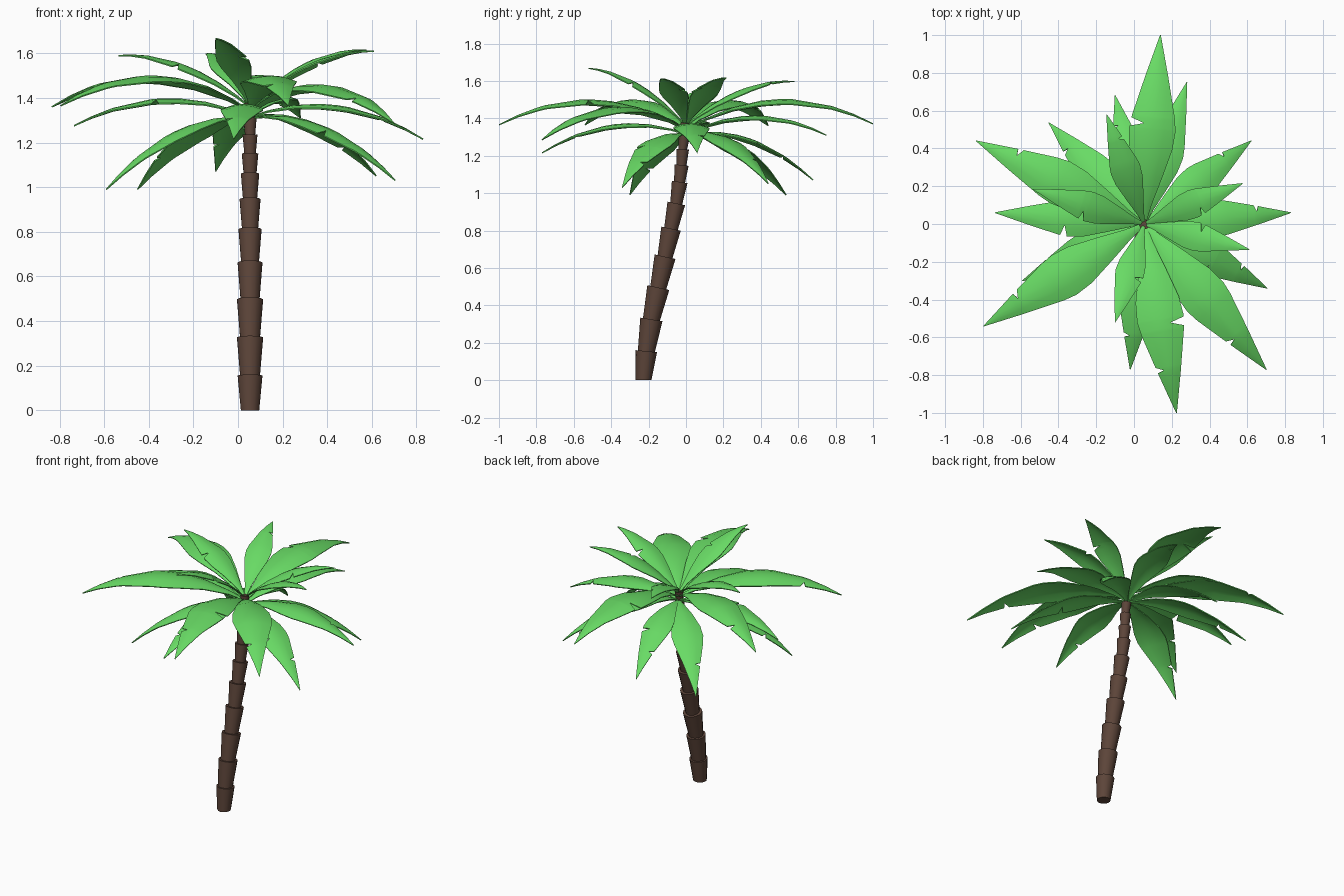
import bpy, bmesh, math
from mathutils import Vector, Matrix

if "Cube" in bpy.data.objects:
    bpy.data.objects.remove(bpy.data.objects["Cube"])


def material(name, rgb):
    mat = bpy.data.materials.new(name)
    mat.use_nodes = True
    mat.diffuse_color = (*rgb, 1)
    bsdf = mat.node_tree.nodes["Principled BSDF"]
    bsdf.inputs["Base Color"].default_value = (*rgb, 1)
    bsdf.inputs["Roughness"].default_value = 0.9
    return mat


LEAF = material("leaf green", (0.14, 0.71, 0.13))
BARK = material("bark brown", (0.11, 0.06, 0.042))


def make_object(name, bm, mat, thickness=0):
    mesh = bpy.data.meshes.new(name)
    bm.to_mesh(mesh)
    bm.free()
    obj = bpy.data.objects.new(name, mesh)
    bpy.context.collection.objects.link(obj)
    mesh.materials.append(mat)
    bpy.ops.object.select_all(action="DESELECT")
    obj.select_set(True)
    bpy.context.view_layer.objects.active = obj
    if thickness:
        mod = obj.modifiers.new("thickness", "SOLIDIFY")
        mod.thickness = thickness
        mod.offset = 0
        bpy.ops.object.modifier_apply(modifier=mod.name)
    bpy.ops.object.shade_smooth_by_angle(angle=math.radians(40))
    return obj


# Trunk: stacked cups along a leaning line, each wider at its top
CROWN_X = 0.054
joints = [  # y, z, top radius
    (-0.227, 0.0, 0.04), (-0.212, 0.155, 0.057), (-0.185, 0.325, 0.06),
    (-0.148, 0.495, 0.06), (-0.112, 0.66, 0.057), (-0.08, 0.81, 0.053),
    (-0.052, 0.945, 0.048), (-0.034, 1.06, 0.042), (-0.024, 1.15, 0.038),
    (-0.018, 1.235, 0.034), (-0.008, 1.31, 0.03), (-0.002, 1.375, 0.027),
]
for i in range(len(joints) - 1):
    (y0, z0, _), (y1, z1, top_r) = joints[i], joints[i + 1]
    low, high = Vector((CROWN_X, y0, z0)), Vector((CROWN_X, y1, z1))
    axis = (high - low).normalized()
    if i:
        low -= axis * 0.015
    place = Matrix.Translation((low + high) / 2) @ axis.to_track_quat("Z", "Y").to_matrix().to_4x4()
    bm = bmesh.new()
    bmesh.ops.create_cone(bm, cap_ends=True, segments=14, radius1=top_r * 0.74,
                          radius2=top_r, depth=(high - low).length, matrix=place)
    if i == 0:
        for v in bm.verts:
            if v.co.z < 0.05:
                v.co.z = 0
    make_object(f"trunk_segment_{i + 1}", bm, BARK)


# Leaf outline: half width per unit of length
OUTLINE = [(0, 0.008), (0.1, 0.028), (0.25, 0.072), (0.4, 0.113),
           (0.5, 0.122), (0.57, 0.112), (0.78, 0.06), (1, 0.001)]
COLUMNS = (-1, -0.5, 0, 0.5, 1)


def half_width(t):
    for (a, wa), (b, wb) in zip(OUTLINE, OUTLINE[1:]):
        if t <= b:
            return wa + (wb - wa) * (t - a) / (b - a)
    return 0


def make_leaf(name, tip, root_z, bow, notches):
    """Arched blade; notches holds (side, position) pairs cut into the edge."""
    root = Vector((CROWN_X, 0, root_z))
    tip = Vector(tip)
    flat = Vector((tip.x - root.x, tip.y, 0))
    length = (tip - root).length
    side = Vector((-flat.y, flat.x, 0)).normalized()
    cuts = {t: s for s, t in notches}
    stations = {t for t, _ in OUTLINE} | {0.9}
    for t in cuts:
        stations |= {t - 0.02, t, t + 0.025}
    bm = bmesh.new()
    rows = []
    for t in sorted(stations):
        centre = root.lerp(tip, t) + Vector((0, 0, bow * 4 * t * (1 - t)))
        w = half_width(t) * length
        row = []
        for c in COLUMNS:
            if t in cuts and c * cuts[t] > 0:
                c *= 0.4 if abs(c) == 1 else 0.6
            row.append(bm.verts.new(centre + side * c * w - Vector((0, 0, 0.22 * w * c * c))))
        rows.append(row)
    for a, b in zip(rows, rows[1:]):
        for k in range(len(COLUMNS) - 1):
            bm.faces.new((a[k + 1], a[k], b[k], b[k + 1]))
    bmesh.ops.recalc_face_normals(bm, faces=bm.faces)
    make_object(name, bm, LEAF, 0.006)


# Four whorls of five leaves: root height, bow, then tip positions and notches
LEFT_MID, RIGHT_FAR = (1, 0.53), (-1, 0.77)
LEFT_FAR, RIGHT_MID = (1, 0.77), (-1, 0.55)
whorls = {
    "long_leaf": (1.34, 0.145, [
        ((0.14, 1.0, 1.37), [LEFT_MID]),
        ((-0.835, 0.44, 1.36), [RIGHT_FAR]),
        ((-0.795, -0.54, 1.365), [RIGHT_FAR]),
        ((0.225, -1.0, 1.365), [LEFT_MID, RIGHT_FAR]),
        ((0.70, -0.77, 1.285), [RIGHT_FAR])]),
    "middle_leaf": (1.315, 0.1, [
        ((0.28, 0.75, 1.31), [LEFT_FAR]),
        ((-0.735, 0.06, 1.275), [LEFT_MID]),
        ((-0.02, -0.77, 1.215), [LEFT_FAR, RIGHT_FAR]),
        ((0.83, 0.06, 1.215), [LEFT_FAR]),
        ((0.62, 0.44, 1.05), [LEFT_FAR])]),
    "drooping_leaf": (1.31, 0.1, [
        ((-0.10, 0.68, 1.07), [RIGHT_MID, LEFT_FAR]),
        ((-0.45, 0.535, 0.99), [LEFT_FAR]),
        ((0.705, -0.34, 1.03), [LEFT_FAR, RIGHT_MID]),
        ((-0.59, -0.30, 0.99), [RIGHT_FAR])]),
    "upright_leaf": (1.36, 0.07, [
        ((0.575, 0.215, 1.615), [RIGHT_MID]),
        ((-0.535, 0.185, 1.59), [LEFT_MID]),
        ((-0.145, 0.58, 1.597), [RIGHT_FAR]),
        ((-0.10, -0.52, 1.667), [LEFT_MID]),
        ((0.61, -0.135, 1.61), [LEFT_MID])]),
}
for name, (root_z, bow, leaves) in whorls.items():
    for n, (tip, notches) in enumerate(leaves):
        make_leaf(f"{name}_{n + 1}", tip, root_z, bow, notches)
